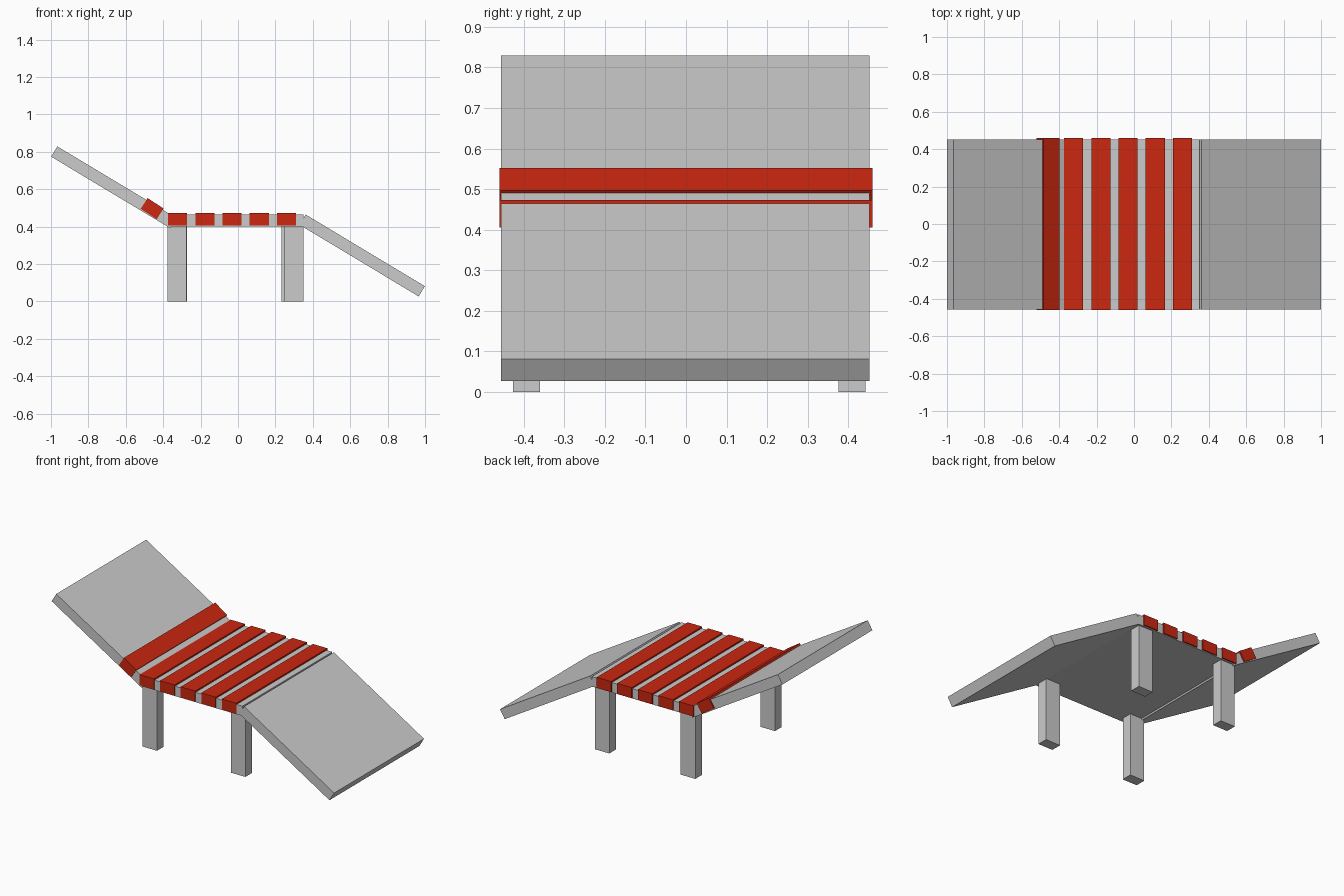
import bpy
from math import radians

if "Cube" in bpy.data.objects:
    bpy.data.objects.remove(bpy.data.objects["Cube"])

red = bpy.data.materials.new("red_strap")
red.diffuse_color = (0.6, 0.02, 0.005, 1)
red.use_nodes = True
red.node_tree.nodes["Principled BSDF"].inputs["Base Color"].default_value = red.diffuse_color


def box(name, center, size, tilt=0, mat=None):
    """Flat-faced box, optionally tilted about the y axis (degrees)."""
    bpy.ops.mesh.primitive_cube_add(size=1, location=center, rotation=(0, radians(tilt), 0))
    ob = bpy.context.object
    ob.name = name
    ob.scale = size
    bpy.ops.object.transform_apply(location=False, rotation=True, scale=True)
    if mat:
        ob.data.materials.append(mat)
    return ob


# Three padded panels: flat seat, raised backrest, lowered leg rest
SLOPE = 31
WIDTH = 0.908
Y = -0.002
box("seat", (-0.01, Y, 0.432), (0.72, WIDTH, 0.063))
box("backrest", (-0.664, Y, 0.61), (0.743, WIDTH, 0.064), SLOPE)
box("leg_rest", (0.664, Y, 0.2455), (0.743, WIDTH, 0.064), SLOPE)

# Four legs, the rear ones slightly offset
for name, x, y in (("front_left_leg", -0.326, -0.393), ("front_right_leg", 0.299, -0.393),
                   ("rear_left_leg", -0.324, 0.409), ("rear_right_leg", 0.284, 0.409)):
    box(name, (x, y, 0.203), (0.103, 0.067, 0.406))

# Straps wrapping the seat, plus one at the base of the backrest
STRAP = (0.102, 0.92, 0.068)
for i in range(5):
    box(f"seat_strap_{i + 1}", (-0.323 + i * 0.1455, 0, 0.439), STRAP, 0, red)
box("backrest_strap", (-0.459, 0, 0.496), STRAP, 33, red)
